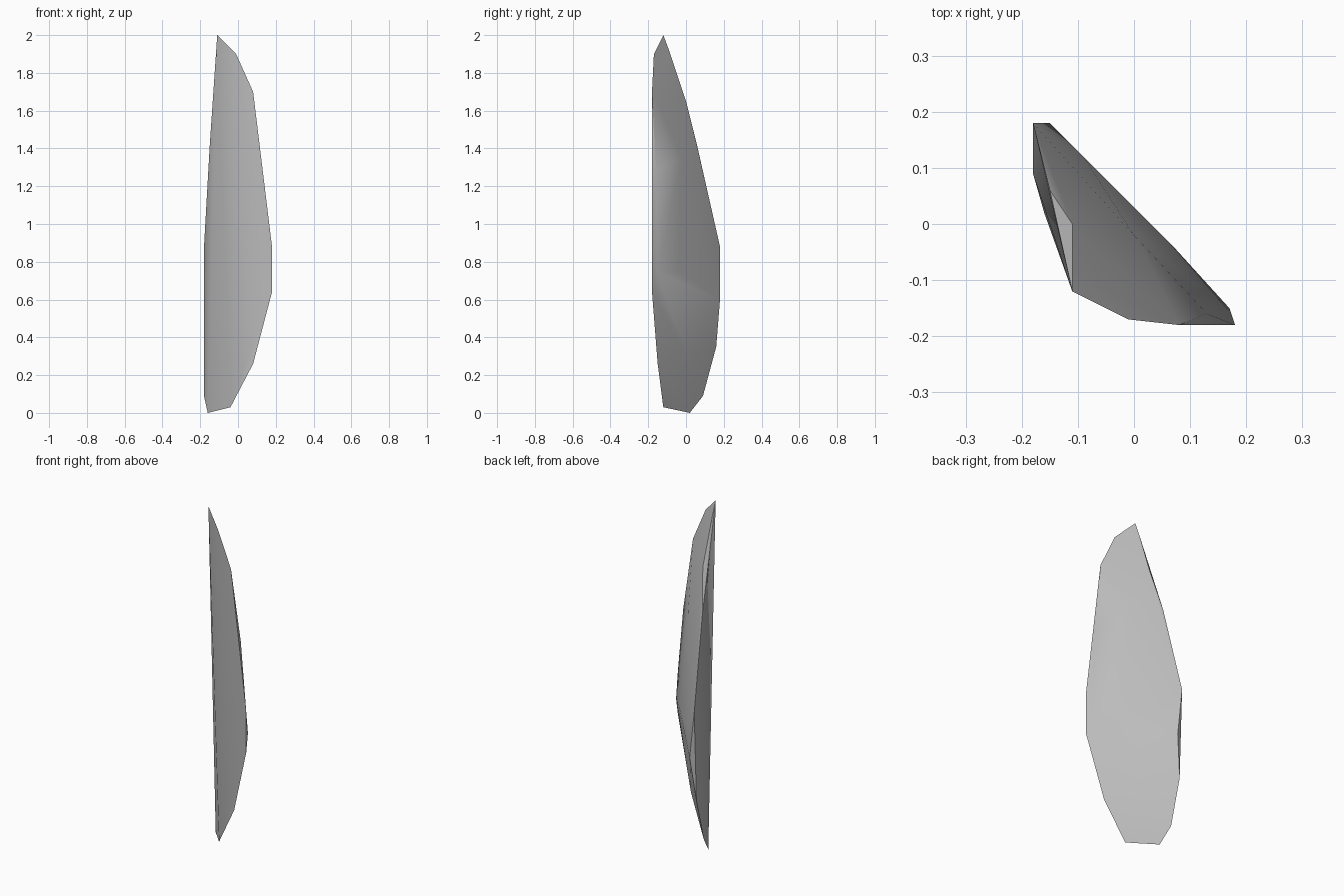
import bpy
import bmesh
import math

cube = bpy.data.objects.get("Cube")
if cube:
    bpy.data.objects.remove(cube, do_unlink=True)

# Flat grey stone
stone = bpy.data.materials.new("grey_stone")
stone.use_nodes = True
colour = (0.5, 0.5, 0.5, 1)
stone.diffuse_color = colour
stone.node_tree.nodes["Principled BSDF"].inputs["Base Color"].default_value = colour

# Sharp outer rim of the flake, from the tip down one side and up the other
rim = [
    (-.11, -.12, 2), (-.01, -.17, 1.9), (.08, -.18, 1.7), (.13, -.16, 1.28),
    (.18, -.18, .88), (.18, -.18, .64), (.08, -.15, .26), (-.04, -.12, .03),
    (-.16, .02, 0), (-.18, .09, .09), (-.18, .16, .35), (-.15, .18, .6),
    (-.18, .18, .88), (-.15, .06, 1.41), (-.11, 0, 1.65), (-.11, -.09, 1.92),
]
# Gentle swelling of the broad back
swell = [(.17, -.15, .74), (.07, -.04, .75), (-.09, .12, .75),
         (0, -.02, 1.35), (-.04, .01, .3)]

# Wrap the rim and swelling into one faceted solid
bm = bmesh.new()
for point in rim + swell:
    bm.verts.new(point)
hull = bmesh.ops.convex_hull(bm, input=bm.verts[:])
loose = {g for g in hull["geom_interior"] + hull["geom_unused"]
         if isinstance(g, bmesh.types.BMVert)}
bmesh.ops.delete(bm, geom=list(loose), context="VERTS")
bmesh.ops.recalc_face_normals(bm, faces=bm.faces[:])

mesh = bpy.data.meshes.new("stone_shard")
bm.to_mesh(mesh)
bm.free()
mesh.materials.append(stone)
shard = bpy.data.objects.new("stone_shard", mesh)
bpy.context.collection.objects.link(shard)

# Smooth broad faces, crisp ridges
bpy.context.view_layer.objects.active = shard
shard.select_set(True)
bpy.ops.object.shade_smooth_by_angle(angle=math.radians(35))
